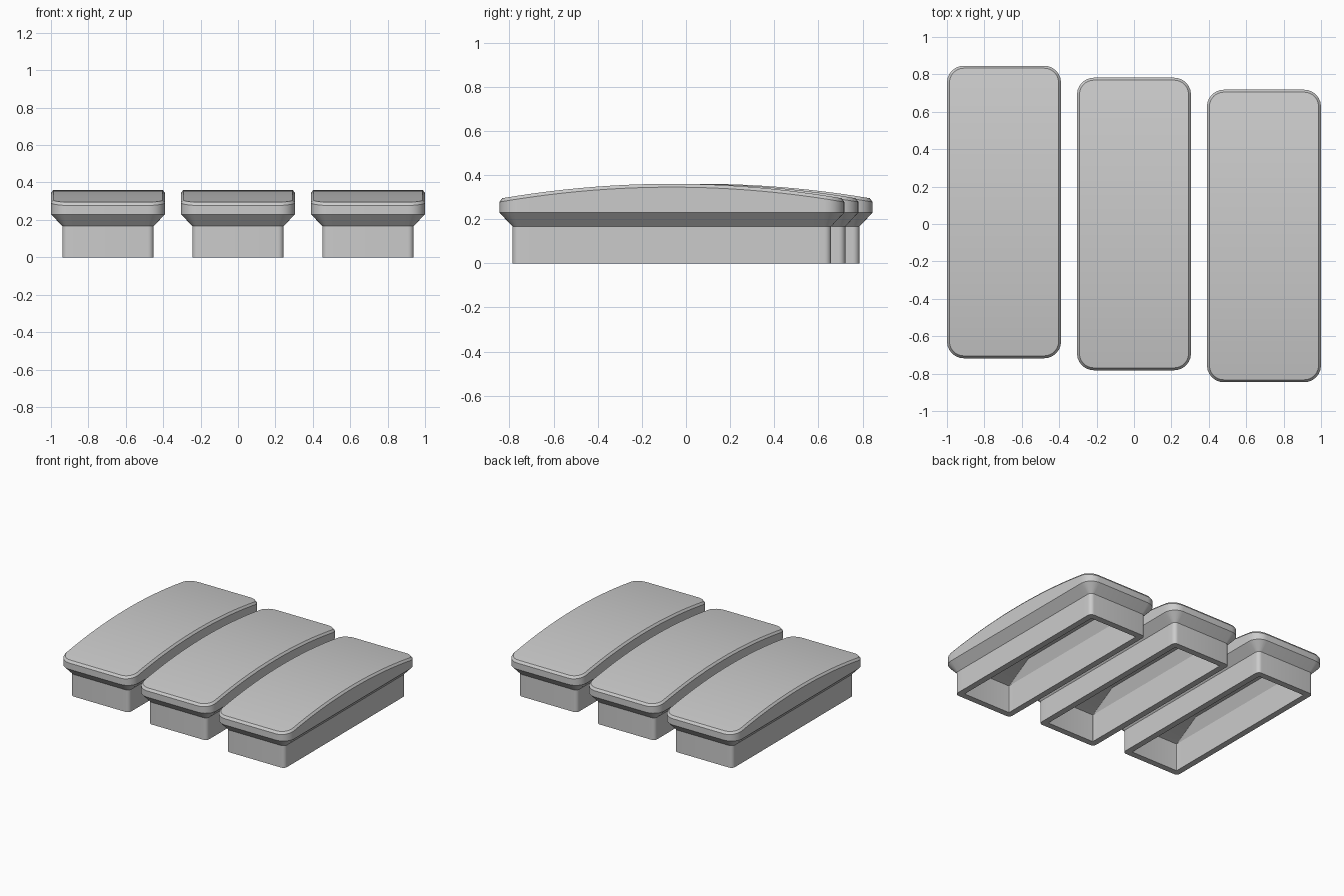
import bpy, bmesh, math

if "Cube" in bpy.data.objects:
    bpy.data.objects.remove(bpy.data.objects["Cube"])

HALF_X, HALF_Y = 0.305, 0.782   # cap footprint
SIDE_STEPS, ARC_STEPS = 28, 6


def crown(y):
    """Height of the bowed top along the length."""
    return 0.36 - 0.065 * (y / 0.767) ** 2


def half_outline(hx, hy, r):
    """Right half of a rounded rectangle, from front to back."""
    front = []
    for i in range(ARC_STEPS + 1):
        a = -math.pi / 2 + math.pi / 2 * i / ARC_STEPS
        front.append((hx - r + r * math.cos(a), -hy + r + r * math.sin(a)))
    span = hy - r
    side = [(hx, -span + 2 * span * i / SIDE_STEPS) for i in range(1, SIDE_STEPS)]
    back = [(x, -y) for x, y in reversed(front)]
    return front + side + back


def add_ring(bm, hx, hy, r, height):
    half = half_outline(hx, hy, r)
    pts = half + [(-x, y) for x, y in reversed(half)]
    return [bm.verts.new((x, y, height(y))) for x, y in pts]


def flat(z):
    return lambda y: z


def cross_strips(bm, ring):
    """Close a ring with strips running from side to side."""
    n = len(ring)
    for i in range(n // 2 - 1):
        bm.faces.new((ring[i], ring[i + 1], ring[n - 2 - i], ring[n - 1 - i]))


def build_cap(name, x, y, mat):
    bm = bmesh.new()
    rings = [
        # underside hollow, from its ceiling down to the rim
        add_ring(bm, 0.155, 0.42, 0.003, flat(0.295)),
        add_ring(bm, 0.198, 0.675, 0.003, flat(0.21)),
        add_ring(bm, 0.198, 0.675, 0.003, flat(0)),
        # stem, flare and side wall
        add_ring(bm, 0.244, 0.722, 0.03, flat(0)),
        add_ring(bm, 0.244, 0.722, 0.03, flat(0.167)),
        add_ring(bm, HALF_X, HALF_Y, 0.09, flat(0.23)),
        # bevelled edge of the bowed top
        add_ring(bm, HALF_X, HALF_Y, 0.09, lambda v: crown(v) - 0.015),
        add_ring(bm, HALF_X - 0.013, HALF_Y - 0.013, 0.077, crown),
    ]
    for low, high in zip(rings, rings[1:]):
        n = len(low)
        for i in range(n):
            j = (i + 1) % n
            bm.faces.new((low[i], low[j], high[j], high[i]))
    cross_strips(bm, rings[0])
    cross_strips(bm, rings[-1])
    bmesh.ops.recalc_face_normals(bm, faces=bm.faces)
    mesh = bpy.data.meshes.new(name)
    bm.to_mesh(mesh)
    bm.free()
    mesh.materials.append(mat)
    obj = bpy.data.objects.new(name, mesh)
    obj.location = (x, y, 0)
    bpy.context.collection.objects.link(obj)
    bpy.ops.object.select_all(action='DESELECT')
    obj.select_set(True)
    bpy.context.view_layer.objects.active = obj
    bpy.ops.object.shade_smooth_by_angle(angle=math.radians(20))


grey = bpy.data.materials.new("light grey")
grey.diffuse_color = (0.6, 0.6, 0.6, 1)
grey.use_nodes = True
grey.node_tree.nodes["Principled BSDF"].inputs["Base Color"].default_value = grey.diffuse_color

# three caps, each stepped forward from the last
for k, side in enumerate(("left", "middle", "right")):
    build_cap(side + "_cap", (k - 1) * 0.695, (1 - k) * 0.064, grey)
